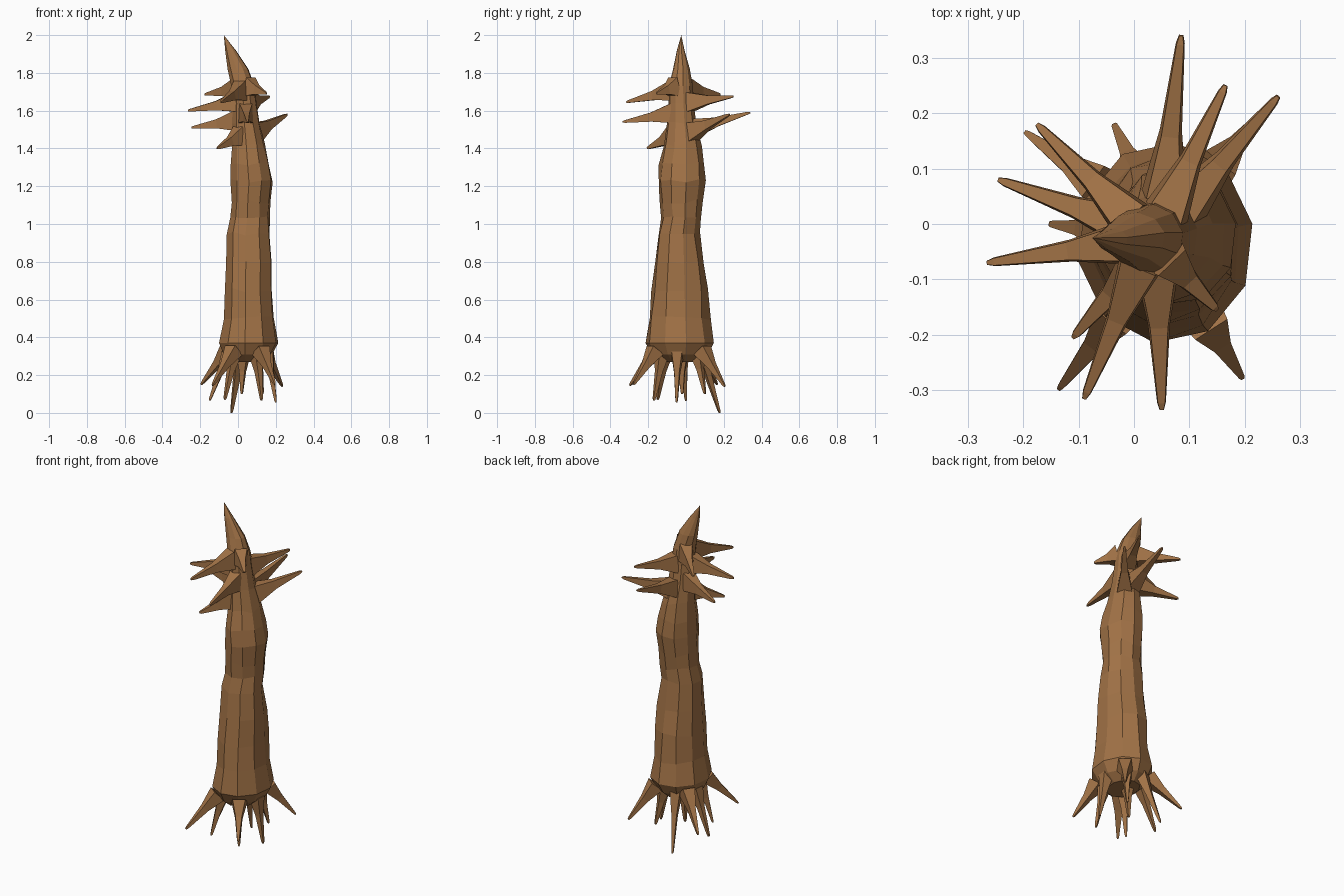
import bpy, bmesh, math, random
from mathutils import Vector

random.seed(4)
wood = bpy.data.materials.new("brown wood")
wood.diffuse_color = (0.36, 0.17, 0.062, 1)


def loft(name, rings, tip=None):
    """Skin a list of equal point rings, capping the ends (or closing to a tip)."""
    bm = bmesh.new()
    vs = [[bm.verts.new(p) for p in r] for r in rings]
    n = len(rings[0])
    for a, b in zip(vs, vs[1:]):
        for i in range(n):
            j = (i + 1) % n
            bm.faces.new((a[i], a[j], b[j], b[i]))
    bm.faces.new(vs[0][::-1])
    if tip:
        t = bm.verts.new(tip)
        for i in range(n):
            bm.faces.new((vs[-1][i], vs[-1][(i + 1) % n], t))
    else:
        bm.faces.new(vs[-1])
    bmesh.ops.recalc_face_normals(bm, faces=bm.faces)
    me = bpy.data.meshes.new(name)
    bm.to_mesh(me)
    bm.free()
    me.materials.append(wood)
    ob = bpy.data.objects.new(name, me)
    bpy.context.collection.objects.link(ob)
    return ob


# trunk: z, x min, x max, y min, y max
profile = [
    (0.27, -0.03, 0.13, -0.13, 0.07), (0.31, -0.075, 0.18, -0.18, 0.115),
    (0.37, -0.10, 0.213, -0.212, 0.145), (0.50, -0.077, 0.19, -0.195, 0.125),
    (0.65, -0.07, 0.183, -0.185, 0.115), (0.80, -0.067, 0.18, -0.165, 0.095),
    (0.95, -0.062, 0.168, -0.147, 0.075), (1.03, -0.042, 0.167, -0.128, 0.077),
    (1.12, -0.036, 0.167, -0.137, 0.085), (1.23, -0.037, 0.18, -0.147, 0.10),
    (1.32, -0.036, 0.165, -0.140, 0.097), (1.42, -0.032, 0.142, -0.115, 0.08),
    (1.53, -0.03, 0.115, -0.10, 0.055), (1.64, -0.025, 0.098, -0.092, 0.04),
    (1.73, -0.035, 0.088, -0.09, 0.035), (1.82, -0.055, 0.055, -0.068, 0.02),
    (1.92, -0.068, -0.012, -0.048, -0.008)]
N = 10
rings = []
for z, x0, x1, y0, y1 in profile:
    ring = []
    jit = 0.012 if 0.4 < z < 1.6 else 0.0
    for i in range(N):
        a = math.tau * (i + 0.3) / N
        k = 1.02 + random.uniform(-0.04, 0.04) * (jit > 0)
        ring.append(((x0 + x1) / 2 + (x1 - x0) / 2 * k * math.cos(a),
                     (y0 + y1) / 2 + (y1 - y0) / 2 * k * math.sin(a),
                     z + random.uniform(-jit, jit)))
    rings.append(ring)
loft("trunk", rings, (-0.075, -0.025, 2.0))


def spike(name, base, tip, stations):
    """Tapering four-sided spike; stations are (fraction, half width, half height)."""
    base, tip = Vector(base), Vector(tip)
    d = (tip - base).normalized()
    side = d.cross(Vector((0, 0, 1))).normalized()
    up = side.cross(d)
    out = []
    for t, w, h in stations:
        c = base.lerp(tip, t)
        out.append([c + side * (w * sx) + up * (h * sy)
                    for sx, sy in ((-1, -.8), (1, -.8), (.8, 1), (-.8, 1))])
    loft(name, out)


def center(z):
    for a, b in zip(profile, profile[1:]):
        if a[0] <= z <= b[0]:
            m = [p + (q - p) * (z - a[0]) / (b[0] - a[0]) for p, q in zip(a, b)]
            return Vector(((m[1] + m[2]) / 2, (m[3] + m[4]) / 2, z)), (m[2] - m[1]) / 2


# branch stubs: tip x, y, z and the height where each leaves the trunk
branches = [
    (0.085, 0.34, 1.59, 1.50), (0.165, 0.25, 1.675, 1.64),
    (0.26, 0.23, 1.58, 1.48), (-0.175, 0.18, 1.685, 1.71),
    (-0.245, 0.08, 1.51, 1.54), (-0.265, -0.07, 1.60, 1.64),
    (-0.11, -0.205, 1.40, 1.46), (-0.09, -0.315, 1.645, 1.70),
    (0.05, -0.335, 1.54, 1.58), (0.15, -0.155, 1.69, 1.72)]
for i, (x, y, z, zb) in enumerate(branches):
    c, r = center(zb)
    d = Vector((x, y, z)) - c
    d.z = 0
    base = c + d.normalized() * r * 0.75
    base.z = zb
    spike(f"branch_{i + 1}", base, (x, y, z),
          [(0, 0.042, 0.058), (0.42, 0.020, 0.027), (0.95, 0.008, 0.008), (1, 0.004, 0.004)])

# roots: outer ones splay from the flared rim, inner ones hang from the underside
roots = [
    (-0.195, 0.165, 0.15, 1), (0.235, 0.205, 0.14, 1), (-0.135, -0.297, 0.145, 1),
    (0.195, -0.277, 0.15, 1), (-0.15, 0.0, 0.065, 0.8), (-0.035, 0.178, 0.0, 0.8),
    (0.125, -0.17, 0.065, 0.7), (0.20, -0.05, 0.055, 0.75), (-0.07, -0.15, 0.07, 0.75),
    (0.13, 0.10, 0.10, 0.7), (0.02, -0.02, 0.10, 0.2)]
for i, (x, y, z, k) in enumerate(roots):
    d = Vector((x - 0.055, y + 0.033, 0)).normalized()
    base = Vector((0.055 + d.x * 0.135 * k, -0.033 + d.y * 0.15 * k, 0.29 + 0.04 * k))
    w = 0.8 + 0.2 * (k == 1)
    spike(f"root_{i + 1}", base, (x, y, z),
          [(0, 0.043 * w, 0.040 * w), (0.40, 0.021 * w, 0.021 * w),
           (0.95, 0.007, 0.007), (1, 0.004, 0.004)])
